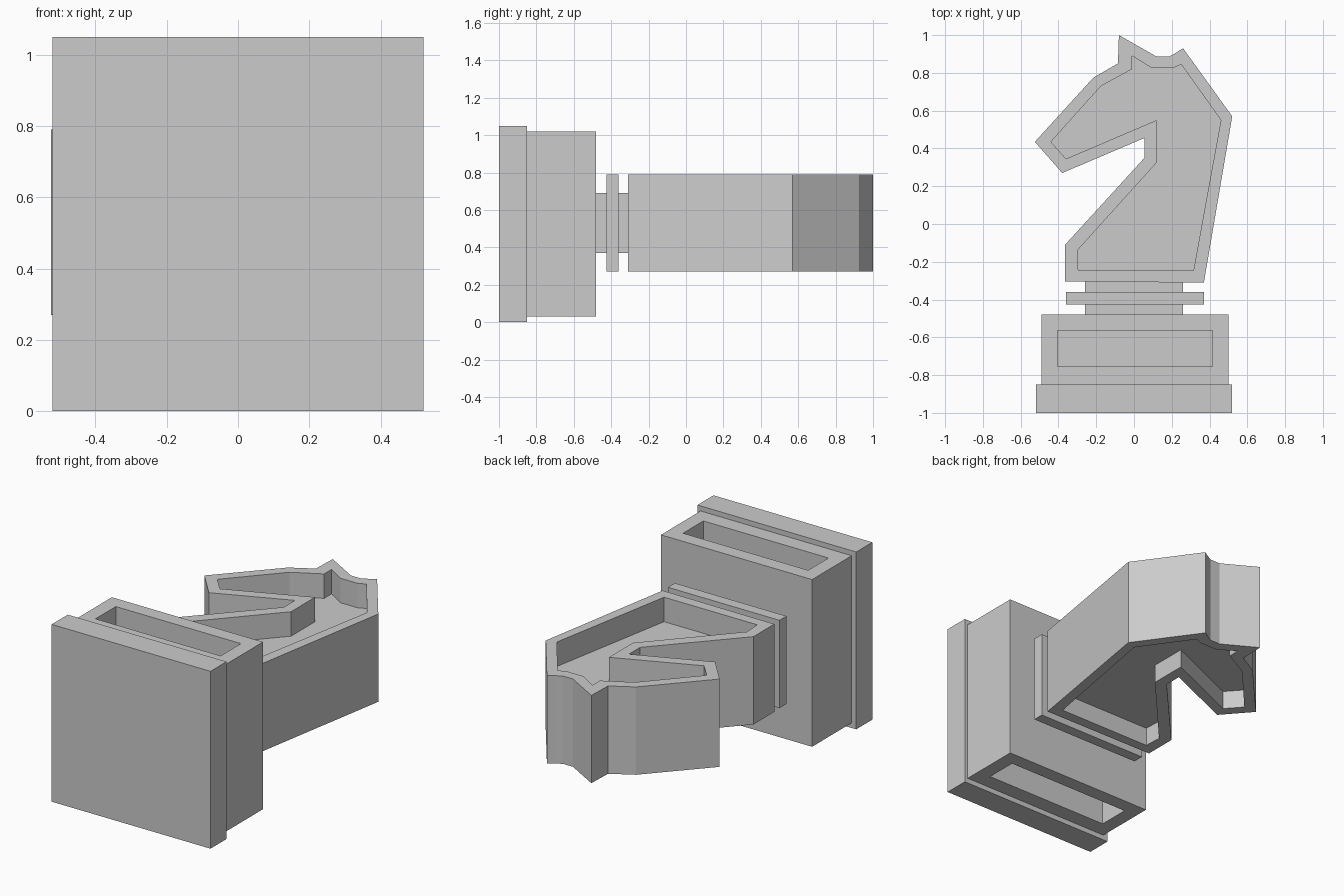
import bpy, bmesh

if "Cube" in bpy.data.objects:
    bpy.data.objects.remove(bpy.data.objects["Cube"])

grey = bpy.data.materials.new("plain grey")
grey.diffuse_color = (0.6, 0.6, 0.6, 1)
grey.use_nodes = True
grey.node_tree.nodes["Principled BSDF"].inputs["Base Color"].default_value = grey.diffuse_color


def prism(name, outline, z0, z1):
    """Extrude a flat outline (x, y) from z0 up to z1."""
    bm = bmesh.new()
    face = bm.faces.new([bm.verts.new((x, y, z0)) for x, y in outline])
    top = bmesh.ops.extrude_face_region(bm, geom=[face])["geom"]
    for v in top:
        if isinstance(v, bmesh.types.BMVert):
            v.co.z = z1
    bmesh.ops.recalc_face_normals(bm, faces=bm.faces)
    mesh = bpy.data.meshes.new(name)
    bm.to_mesh(mesh)
    bm.free()
    mesh.materials.append(grey)
    obj = bpy.data.objects.new(name, mesh)
    bpy.context.collection.objects.link(obj)
    return obj


def rect(x0, x1, y0, y1):
    return [(x0, y0), (x1, y0), (x1, y1), (x0, y1)]


def recess(obj, outline, z0, z1):
    """Cut a pocket into a part."""
    cutter = prism(obj.name + "_pocket_cutter", outline, z0, z1)
    cutter.hide_render = True
    cutter.hide_viewport = True
    cutter.display_type = 'WIRE'
    mod = obj.modifiers.new("pocket", 'BOOLEAN')
    mod.operation = 'DIFFERENCE'
    mod.solver = 'EXACT'
    mod.object = cutter


# Stepped base with a pocket above and below
prism("base_plate", rect(-0.52, 0.52, -1.0, -0.85), 0.0, 1.05)
block = prism("base_block", rect(-0.49, 0.50, -0.85, -0.48), 0.03, 1.02)
slot = rect(-0.405, 0.415, -0.755, -0.565)
recess(block, slot, 0.87, 1.2)
recess(block, slot, -0.1, 0.18)

# Collar between base and horse
prism("lower_neck", rect(-0.26, 0.26, -0.48, -0.425), 0.37, 0.69)
prism("collar_ring", rect(-0.36, 0.37, -0.425, -0.36), 0.27, 0.79)
prism("upper_neck", rect(-0.26, 0.26, -0.36, -0.305), 0.37, 0.69)

# Horse bust with a raised rim on both sides
bust = prism("horse_bust", [
    (-0.365, -0.305), (0.37, -0.31), (0.52, 0.57), (0.26, 0.93),
    (0.22, 0.905), (0.185, 0.886), (0.12, 0.886), (-0.08, 1.0),
    (-0.085, 0.85), (-0.215, 0.775), (-0.525, 0.435), (-0.38, 0.27),
    (0.055, 0.455), (0.055, 0.35), (-0.365, -0.11)], 0.27, 0.79)
inner = [
    (-0.295, -0.245), (0.315, -0.245), (0.46, 0.55), (0.25, 0.845),
    (0.205, 0.825), (0.095, 0.825), (-0.01, 0.89), (-0.01, 0.82),
    (-0.175, 0.73), (-0.44, 0.435), (-0.36, 0.345), (0.12, 0.55),
    (0.12, 0.325), (-0.30, -0.14)]
recess(bust, inner, 0.645, 0.9)
recess(bust, inner, 0.1, 0.38)
